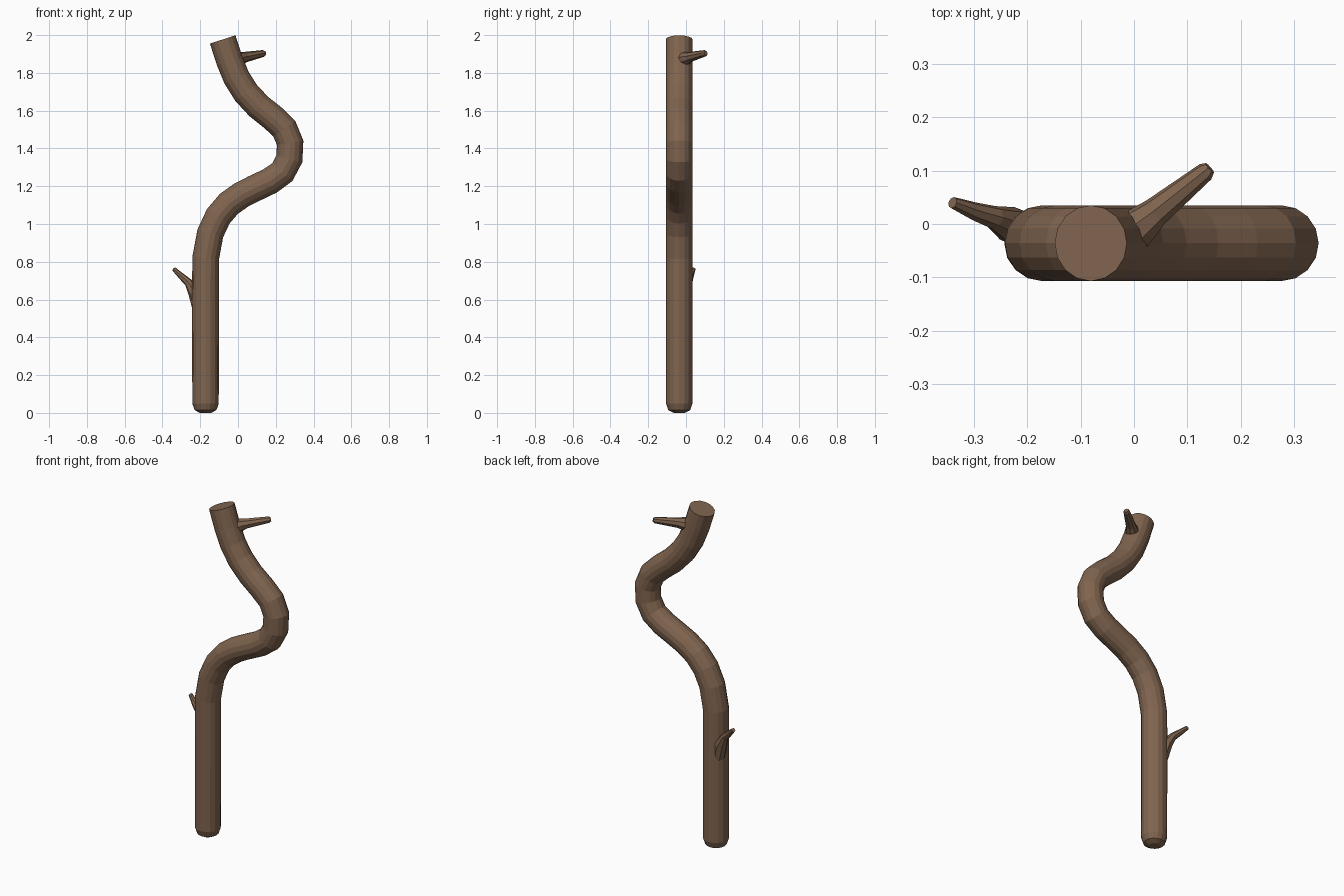
import bpy, bmesh, math
from mathutils import Vector

if "Cube" in bpy.data.objects:
    bpy.data.objects.remove(bpy.data.objects["Cube"])

bark = bpy.data.materials.new("bark brown")
bark.diffuse_color = (0.215, 0.128, 0.078, 1)
bark.use_nodes = True
bark.node_tree.nodes["Principled BSDF"].inputs["Base Color"].default_value = bark.diffuse_color


def tube(name, path, sides):
    """Sweep a round section along (x, y, z, radius) points and cap both ends."""
    bm = bmesh.new()
    pts = [Vector(p[:3]) for p in path]
    rings = []
    for i, p in enumerate(pts):
        t = (pts[min(i + 1, len(pts) - 1)] - pts[max(i - 1, 0)]).normalized()
        u = Vector((0, 1, 0))
        u = (u - t * u.dot(t)).normalized()
        v = t.cross(u)
        ring = []
        for k in range(sides):
            a = 2 * math.pi * k / sides
            ring.append(bm.verts.new(p + (u * math.cos(a) + v * math.sin(a)) * path[i][3]))
        rings.append(ring)
    for a, b in zip(rings, rings[1:]):
        for k in range(sides):
            n = (k + 1) % sides
            bm.faces.new((a[k], a[n], b[n], b[k]))
    bm.faces.new(rings[0][::-1])
    bm.faces.new(rings[-1])
    bmesh.ops.recalc_face_normals(bm, faces=bm.faces)
    me = bpy.data.meshes.new(name)
    bm.to_mesh(me)
    bm.free()
    me.materials.append(bark)
    ob = bpy.data.objects.new(name, me)
    bpy.context.collection.objects.link(ob)
    return ob


# Crooked main stick, with a worn rounded foot
R, Y = 0.071, -0.036
foot = [(-0.172, 0.0, 0.03), (-0.172, 0.015, 0.058), (-0.172, 0.05, 0.07)]
bends = [(-0.172, 0.60), (-0.171, 0.82), (-0.147, 0.95), (-0.105, 1.04), (-0.048, 1.107),
         (0.02, 1.155), (0.09, 1.19), (0.17, 1.228), (0.235, 1.275), (0.272, 1.345),
         (0.276, 1.43), (0.245, 1.505), (0.185, 1.562), (0.11, 1.622), (0.042, 1.695),
         (-0.008, 1.775), (-0.045, 1.865), (-0.081, 1.977)]
tube("main_stick", [(x, Y, z, r) for x, z, r in foot] + [(x, Y, z, R) for x, z in bends], 16)

# Broken twig stubs
tube("lower_twig", [(-0.205, -0.012, 0.55, 0.036), (-0.226, -0.004, 0.63, 0.036),
                    (-0.262, 0.012, 0.69, 0.022), (-0.300, 0.024, 0.724, 0.017),
                    (-0.340, 0.040, 0.762, 0.011)], 8)
tube("upper_twig", [(-0.030, -0.040, 1.860, 0.045), (0.015, 0.000, 1.877, 0.036),
                    (0.040, 0.022, 1.884, 0.028), (0.134, 0.098, 1.903, 0.018),
                    (0.142, 0.105, 1.905, 0.012)], 8)
